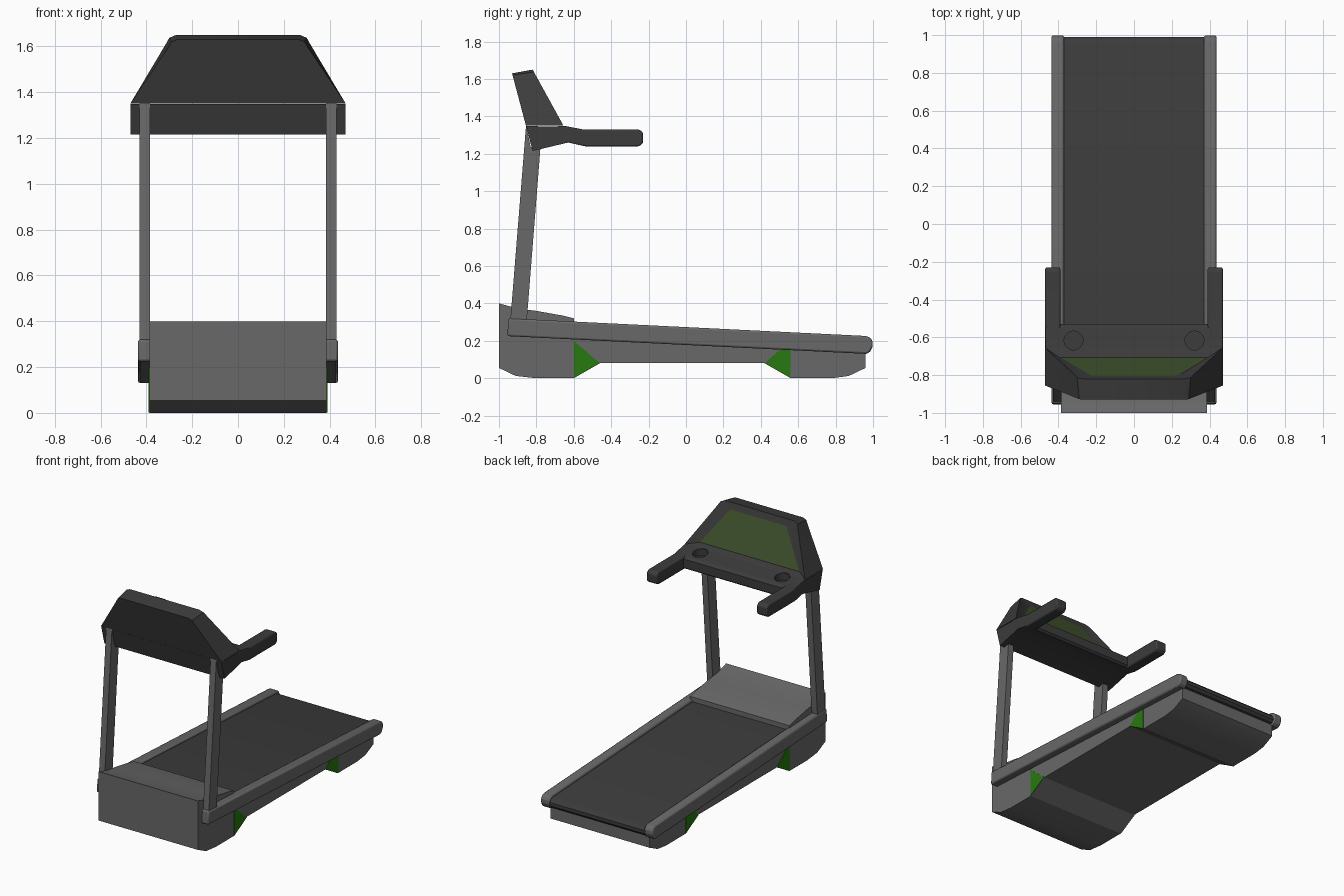
import bpy, bmesh, math
from mathutils import Vector

if "Cube" in bpy.data.objects:
    bpy.data.objects.remove(bpy.data.objects["Cube"])


def material(name, rgb):
    m = bpy.data.materials.new(name)
    m.diffuse_color = (*rgb, 1)
    m.use_nodes = True
    m.node_tree.nodes["Principled BSDF"].inputs["Base Color"].default_value = m.diffuse_color
    return m


DARK = material("dark_grey", (0.045, 0.045, 0.045))
FRAME = material("mid_grey", (0.14, 0.14, 0.14))
GREEN = material("accent_green", (0.02, 0.19, 0.005))
SCREEN = material("screen_green", (0.05, 0.085, 0.025))


def finish(name, bm, mat, bevel=0):
    bmesh.ops.recalc_face_normals(bm, faces=bm.faces)
    me = bpy.data.meshes.new(name)
    bm.to_mesh(me)
    bm.free()
    ob = bpy.data.objects.new(name, me)
    bpy.context.collection.objects.link(ob)
    me.materials.append(mat)
    if bevel:
        b = ob.modifiers.new("bevel", "BEVEL")
        b.width, b.segments, b.limit_method = bevel, 2, "ANGLE"
        b.angle_limit = math.radians(40)
    return ob


def prism(name, profile, x0, x1, mat, bevel=0):
    """Extrude a (y, z) side profile from x0 to x1."""
    bm = bmesh.new()
    face = bm.faces.new([bm.verts.new((x0, y, z)) for y, z in profile])
    new = bmesh.ops.extrude_face_region(bm, geom=[face])["geom"]
    moved = [v for v in new if isinstance(v, bmesh.types.BMVert)]
    bmesh.ops.translate(bm, verts=moved, vec=(x1 - x0, 0, 0))
    return finish(name, bm, mat, bevel)


def pair(name, profile, x0, x1, mat, bevel=0):
    for side, s in (("left", -1), ("right", 1)):
        prism(f"{side}_{name}", profile, s * x0, s * x1, mat, bevel)


# Body with motor hood and feet
prism("base_body", [(-1, .40), (-.9, .373), (-.8, .36), (-.66, .335), (-.6, .32), (-.6, .25),
                    (.96, .15), (.96, .055), (.87, .012), (.78, 0), (.56, 0),
                    (.42, .08), (-.46, .08), (-.6, 0), (-.8, 0), (-.91, .012), (-1, .055)],
      -.387, .387, FRAME)

# Green foot accents
pair("front_accent", [(-.6, .20), (-.46, .08), (-.6, .002)], .37, .391, GREEN)
pair("rear_accent", [(.42, .08), (.50, .15), (.56, .15), (.56, .002)], .37, .391, GREEN)

# Running belt, wrapped around the rear roller
prism("running_belt", [(-.62, .288), (.95, .208), (.975, .2), (.99, .183), (.99, .16),
                       (.975, .143), (.95, .137), (-.62, .21)], -.375, .375, DARK)

# Side rails with rounded rear ends
pair("side_rail", [(-.95, .32), (.96, .226), (.985, .218), (.998, .195), (.998, .17),
                   (.985, .143), (.965, .13), (-.955, .225)], .37, .437, FRAME, .01)

# Uprights
pair("upright", [(-.94, .30), (-.852, .30), (-.778, 1.235), (-.83, 1.235), (-.855, 1.355)],
     .385, .43, FRAME)

# Console shelf and hand grips
shelf = prism("console_shelf", [(-.82, 1.215), (-.63, 1.26), (-.545, 1.243), (-.53, 1.255),
                                (-.53, 1.315), (-.55, 1.33), (-.655, 1.349),
                                (-.72, 1.345), (-.855, 1.349)], -.469, .469, DARK)
pair("hand_grip", [(-.68, 1.25), (-.63, 1.26), (-.54, 1.24), (-.25, 1.24), (-.23, 1.257),
                   (-.23, 1.313), (-.25, 1.33), (-.55, 1.33), (-.655, 1.35)],
     .39, .47, DARK, .008)

# Console shell: back outline, front outline and recessed screen outline bridged together
def ring(bm, half, depth):
    pts = half + [(-x, z) for x, z in reversed(half)]
    return [bm.verts.new((x, depth(z), z)) for x, z in pts]


def screen_y(z):
    return -.71 - (z - 1.365) * .41


bm = bmesh.new()
back = ring(bm, [(.47, 1.35), (.305, 1.595), (.29, 1.62), (.265, 1.63)],
            lambda z: -.82 - (z - 1.215) * .265)
front = ring(bm, [(.47, 1.35), (.315, 1.61), (.30, 1.637), (.27, 1.65)],
             lambda z: -.655 - (z - 1.35) * .55)
inner = ring(bm, [(.39, 1.365), (.235, 1.592), (.228, 1.602), (.218, 1.607)], screen_y)
for a, b in ((back, front), (front, inner)):
    for i in range(len(a)):
        j = (i + 1) % len(a)
        bm.faces.new((a[i], a[j], b[j], b[i]))
bm.faces.new(back)
bm.faces.new(inner)
shell = finish("console_shell", bm, DARK)

# Screen panel just proud of the recess
bm = bmesh.new()
half = [(.388, 1.367), (.22, 1.605)]
bm.faces.new(ring(bm, half, lambda z: screen_y(z) + .003))
screen = finish("screen", bm, SCREEN)
if screen.data.polygons[0].normal.y < 0:
    screen.data.flip_normals()

# Cup holders cut into the shelf
for side, s in (("left", -1), ("right", 1)):
    bpy.ops.mesh.primitive_cylinder_add(vertices=32, radius=.05, depth=.2,
                                        location=(s * .32, -.617, 1.40))
    cutter = bpy.context.object
    cutter.name = f"{side}_cup_cutter"
    cutter.hide_render = True
    cutter.display_type = "WIRE"
    for ob in (shelf, shell):
        m = ob.modifiers.new("cup", "BOOLEAN")
        m.operation, m.object, m.solver = "DIFFERENCE", cutter, "EXACT"

# Smooth gentle curves, keep hard edges
bpy.ops.object.select_all(action="DESELECT")
for ob in bpy.context.scene.objects:
    if not ob.hide_render:
        ob.select_set(True)
        bpy.context.view_layer.objects.active = ob
bpy.ops.object.shade_smooth_by_angle(angle=math.radians(25))
